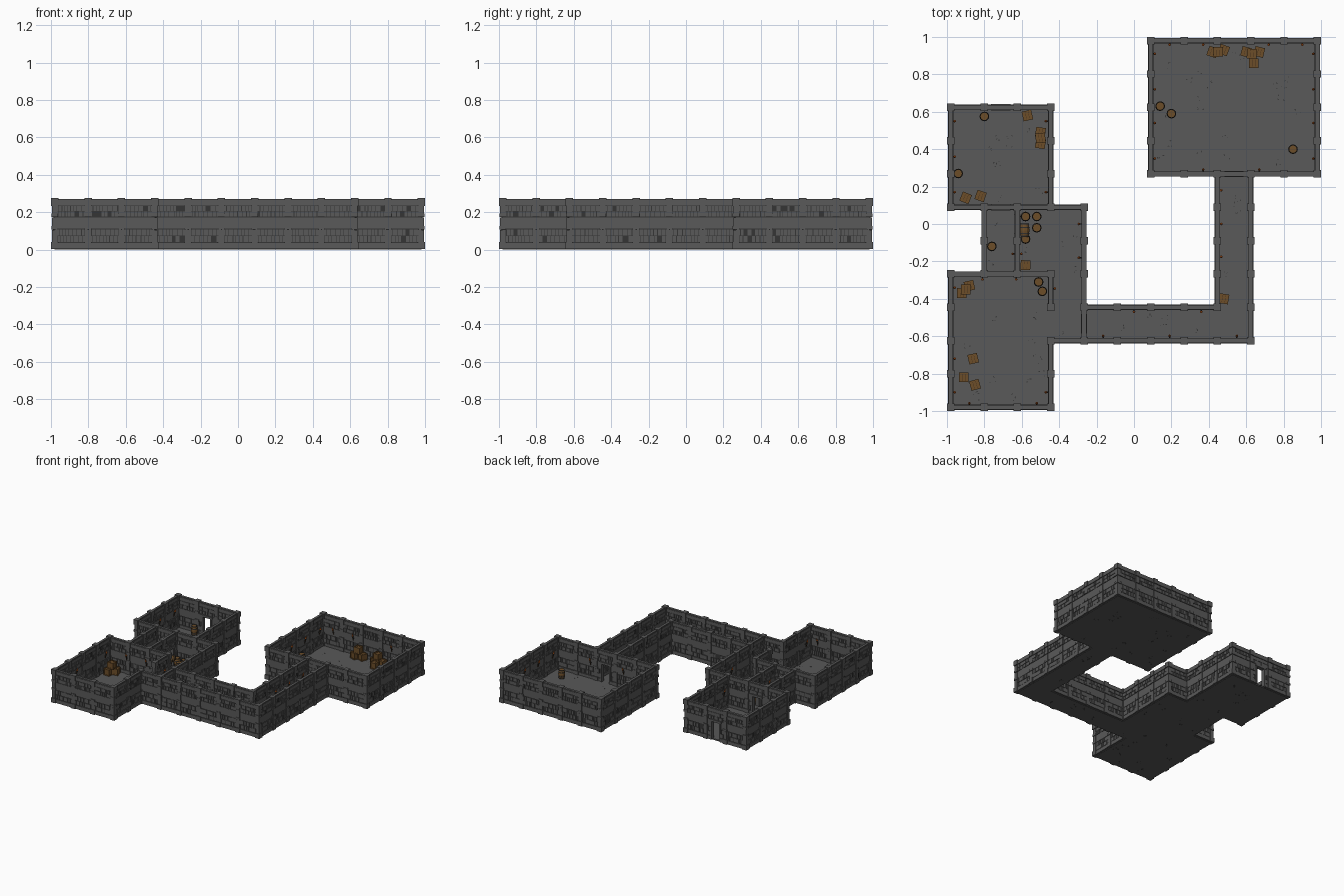
import bpy, bmesh, math, random
from mathutils import Matrix, Vector

if "Cube" in bpy.data.objects:
    bpy.data.objects.remove(bpy.data.objects["Cube"])
random.seed(4)
STEP, HEIGHT, FLOOR = 0.1782, 0.275, 0.012


def material(name, rgb):
    m = bpy.data.materials.new(name)
    m.use_nodes = True
    m.diffuse_color = (*rgb, 1)
    m.node_tree.nodes["Principled BSDF"].inputs["Base Color"].default_value = (*rgb, 1)
    return m


MATS = [material("stone", (0.10, 0.10, 0.10)), material("mortar", (0.035, 0.035, 0.035)),
        material("wood", (0.15, 0.075, 0.022)), material("dark wood", (0.06, 0.03, 0.012)),
        material("iron", (0.03, 0.03, 0.03)), material("flame", (0.75, 0.16, 0.02))]
STONE, MORTAR, WOOD, DARK, IRON, FLAME = range(6)


def grid(i):
    return -0.98 + STEP * i


def box(bm, lo, hi, mat, frame=Matrix()):
    size = Vector(hi) - Vector(lo)
    mid = (Vector(hi) + Vector(lo)) / 2
    made = bmesh.ops.create_cube(bm, size=1, matrix=frame @ Matrix.Translation(mid) @ Matrix.Diagonal((*size, 1)))
    for f in {f for v in made["verts"] for f in v.link_faces}:
        f.material_index = mat


def tube(bm, r1, r2, z0, z1, mat, frame, sides=10):
    made = bmesh.ops.create_cone(bm, cap_ends=True, segments=sides, radius1=r1, radius2=r2, depth=z1 - z0,
                                 matrix=frame @ Matrix.Translation((0, 0, (z0 + z1) / 2)))
    for f in {f for v in made["verts"] for f in v.link_faces}:
        f.material_index = mat


def place(x, y, z=FLOOR, turn=0.0):
    return Matrix.Translation((x, y, z)) @ Matrix.Rotation(turn, 4, "Z")


def finish(bm, name):
    mesh = bpy.data.meshes.new(name)
    bm.to_mesh(mesh)
    bm.free()
    for m in MATS:
        mesh.materials.append(m)
    ob = bpy.data.objects.new(name, mesh)
    bpy.context.collection.objects.link(ob)
    return ob


# Wall runs: fixed grid line, first and last grid point
ALONG_Y = [(0, 0, 4), (0, 6, 9), (1, 4, 6), (2, 4, 6), (3, 0, 2), (3, 3, 4), (3, 6, 9),
           (4, 2, 6), (6, 7, 11), (8, 3, 7), (9, 2, 7), (11, 7, 11)]
ALONG_X = [(0, 0, 3), (2, 3, 9), (3, 4, 8), (4, 0, 3), (6, 0, 4), (7, 6, 11), (9, 0, 3), (11, 6, 11)]
DOORS = {("y", 2, 5), ("y", 4, 2), ("x", 6, 1), ("x", 7, 8), ("x", 9, 1)}


def brick_band(bm, frame, side, z0, z1, u0, u1):
    """Two staggered courses of uneven bricks on one face of a wall."""
    rise = (z1 - z0) / 2
    for course in range(2):
        u = u0 + (0.004 if course else 0)
        while u < u1 - 0.008:
            end = min(u + random.uniform(0.014, 0.028), u1)
            if random.random() > 0.08:
                a, b = sorted((side * 0.006, side * random.uniform(0.010, 0.013)))
                low = z0 + course * rise
                box(bm, (u, a, low + 0.002), (end - 0.003, b, low + rise - 0.002), STONE, frame)
            u = end


def wall(bm, frame, door):
    half = STEP / 2
    spans = [(-half, half)]
    top_of_door = 0.165
    if door:
        gap = 0.04
        spans = [(-half, -gap), (gap, half)]
        box(bm, (-gap, -0.008, top_of_door), (gap, 0.008, HEIGHT - 0.02), STONE, frame)
        for s in (-1, 1):
            box(bm, (s * gap - 0.007, -0.016, FLOOR), (s * gap + 0.007, 0.016, top_of_door), STONE, frame)
        box(bm, (-gap - 0.012, -0.017, top_of_door - 0.008), (gap + 0.012, 0.017, top_of_door + 0.01), STONE, frame)
    for a, b in spans:
        box(bm, (a, -0.007, 0.01), (b, 0.007, HEIGHT - 0.02), MORTAR, frame)
        box(bm, (a, -0.014, 0.006), (b, 0.014, 0.036), STONE, frame)
        box(bm, (a, -0.010, 0.112), (b, 0.010, 0.172), STONE, frame)
        for side in (-1, 1):
            brick_band(bm, frame, side, 0.038, 0.110, a, b)
    for side in (-1, 1):
        brick_band(bm, frame, side, 0.175, 0.235, -half, half)
    box(bm, (-half, -0.013, 0.237), (half, 0.013, 0.264), STONE, frame)
    box(bm, (-half, -0.010, 0.264), (half, 0.010, HEIGHT - 0.004), STONE, frame)


walls, joints = bmesh.new(), set()
for axis, runs in (("y", ALONG_Y), ("x", ALONG_X)):
    for line, first, last in runs:
        for i in range(first, last):
            at = (grid(line), grid(i + 0.5)) if axis == "y" else (grid(i + 0.5), grid(line))
            wall(walls, place(*at, 0, math.pi / 2 if axis == "y" else 0), (axis, line, i) in DOORS)
        joints |= {(line, i) if axis == "y" else (i, line) for i in range(first, last + 1)}
finish(walls, "stone_walls")

# Pillars at every wall joint, made of stacked blocks
pillars = bmesh.new()
for i, j in sorted(joints):
    for z0, z1, r in ((0.004, 0.042, 0.020), (0.042, 0.105, 0.015), (0.107, 0.125, 0.018),
                      (0.125, 0.172, 0.014), (0.174, 0.192, 0.018), (0.192, 0.232, 0.015), (0.234, HEIGHT, 0.020)):
        box(pillars, (-r, -r, z0), (r, r, z1), STONE, place(grid(i), grid(j), 0))
finish(pillars, "pillars")

# Floors with small cracked chips
ROOMS = [(0, 0, 3, 4), (3, 2, 4, 6), (1, 4, 3, 6), (0, 6, 3, 9), (4, 2, 9, 3), (8, 3, 9, 7), (6, 7, 11, 11)]
floor, chips = bmesh.new(), bmesh.new()
for x0, y0, x1, y1 in ROOMS:
    box(floor, (grid(x0), grid(y0), 0.002), (grid(x1), grid(y1), FLOOR), STONE)
    for _ in range((x1 - x0) * (y1 - y0)):
        cx, cy = (grid(random.uniform(a + 0.2, b - 0.2)) for a, b in ((x0, x1), (y0, y1)))
        for _ in range(3):
            s = random.uniform(0.002, 0.005)
            spot = place(cx + random.uniform(-0.02, 0.02), cy + random.uniform(-0.02, 0.02), 0, random.random() * 3)
            box(chips, (-s, -s / 2, 0), (s, s / 2, FLOOR + 0.001), MORTAR, spot)
finish(floor, "floor")
finish(chips, "floor_chips")


# Crates: plank box inside a frame of battens
def crate(bm, frame, s=0.026):
    box(bm, (-s + 0.003, -s + 0.003, 0.003), (s - 0.003, s - 0.003, 2 * s - 0.003), WOOD, frame)
    b = 0.007
    for p in (-s, s - b):
        for q in (0, 2 * s - b):
            box(bm, (-s, p, q), (s, p + b, q + b), WOOD, frame)
            box(bm, (p, -s, q), (p + b, s, q + b), WOOD, frame)
        for q in (-s, s - b):
            box(bm, (p, q, 0), (p + b, q + b, 2 * s), WOOD, frame)
    for k in (-0.008, 0.008):
        box(bm, (k - 0.001, -s + 0.007, 2 * s - 0.003), (k + 0.001, s - 0.007, 2 * s - 0.0022), DARK, frame)


CRATES = [(.42, .92), (.48, .93), (.60, .92), (.67, .92), (.64, .86), (-.57, .58), (-.50, .49), (-.50, .43),
          (-.90, .14), (-.82, .15), (-.58, -.22), (.48, -.40), (-.92, -.37), (-.88, -.33), (-.86, -.72),
          (-.91, -.82), (-.85, -.86)]
STACKED = [(.45, .92), (.63, .91), (-.50, .46), (-.90, -.35)]
crates = bmesh.new()
for x, y in CRATES:
    crate(crates, place(x, y, FLOOR, random.uniform(-0.4, 0.4)))
for x, y in STACKED:
    crate(crates, place(x, y, FLOOR + 0.052, random.uniform(-0.4, 0.4)))
finish(crates, "crates")


# Barrels: bulging staves, iron hoops and a sunken lid
def barrel(bm, frame):
    rings = [(0, 0.020), (0.018, 0.024), (0.036, 0.026), (0.054, 0.024), (0.072, 0.020)]
    for (z0, r0), (z1, r1) in zip(rings, rings[1:]):
        tube(bm, r0, r1, z0, z1, WOOD, frame, 12)
    for z, r in ((0.002, 0.0225), (0.017, 0.0255), (0.049, 0.0255), (0.066, 0.0225)):
        tube(bm, r, r, z, z + 0.006, IRON, frame, 12)
    tube(bm, 0.015, 0.015, 0.070, 0.073, WOOD, frame, 12)


BARRELS = [(.14, .63), (.20, .59), (.85, .40), (-.80, .575), (-.94, .27), (-.76, -.12), (-.58, .04),
           (-.52, .04), (-.52, -.02), (-.58, -.08), (-.51, -.31), (-.49, -.36)]
barrels = bmesh.new()
for x, y in BARRELS:
    barrel(barrels, place(x, y))
barrel(barrels, place(-.585, -.07, FLOOR + 0.088) @ Matrix.Rotation(-math.pi / 2, 4, "X"))
finish(barrels, "barrels")

# Wall torches, grouped by the direction they lean out from the wall
torches = bmesh.new()
EAST = [(-.965, y) for y in (.55, .36, .17, -.34, -.72, -.90)] + [(.46, y) for y in (.18, 0, -.175)] \
    + [(.105, y) for y in (.91, .72, .54, .35)] + [(-.608, -.16), (-.43, -.345)]
WEST = [(-.465, y) for y in (.55, .17, -.90)] + [(.965, y) for y in (.91, .72, .54, .35)] \
    + [(-.288, 0), (-.288, -.18), (-.642, -.16)]
SOUTH = [(x, .965) for x in (.19, .37, .72, .90)] + [(0, -.463), (.36, -.463), (-.81, -.29), (-.63, -.29)]
NORTH = [(x, -.605) for x in (-.165, .19, .55)] + [(-.88, -.965), (-.52, -.965), (.37, .285), (.67, .285)]
for turn, spots in ((0, EAST), (math.pi, WEST), (-math.pi / 2, SOUTH), (math.pi / 2, NORTH)):
    for x, y in spots:
        base = place(x, y, 0.14, turn)
        box(torches, (-0.012, -0.004, 0), (0.004, 0.004, 0.008), IRON, base)
        lean = base @ Matrix.Rotation(0.25, 4, "Y")
        tube(torches, 0.003, 0.005, -0.015, 0.025, DARK, lean, 6)
        tube(torches, 0.007, 0.007, 0.022, 0.028, IRON, lean, 6)
        tube(torches, 0.007, 0.001, 0.028, 0.050, FLAME, lean, 6)
finish(torches, "torches")
